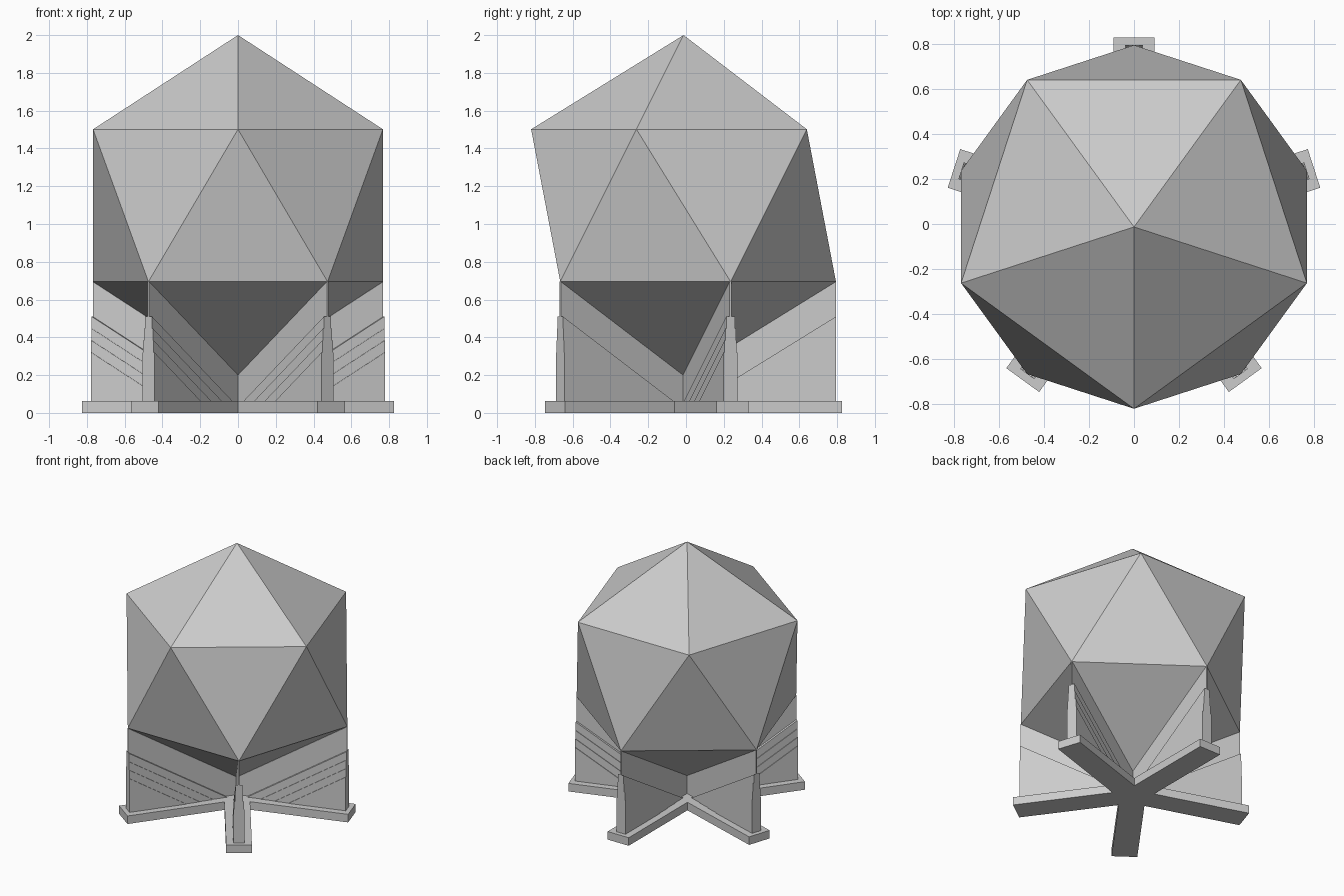
import bpy, bmesh
from math import radians, sin, cos, sqrt
from mathutils import Matrix, Vector

cube = bpy.data.objects.get("Cube")
if cube:
    bpy.data.objects.remove(cube, do_unlink=True)

CENTRE_Y = -0.013
RADIUS = 0.902
MID_Z = 2 - RADIUS
RING_R = RADIUS * 2 / sqrt(5)            # radius of the icosahedron's vertex rings
RING_Z = MID_Z - RADIUS / sqrt(5)        # height of its lower ring
TIP_Z = MID_Z - RADIUS                   # height of its lowest vertex
BASE_H = 0.062

grey = bpy.data.materials.new("plain grey")
grey.use_nodes = True
grey.diffuse_color = (0.6, 0.6, 0.6, 1)
grey.node_tree.nodes["Principled BSDF"].inputs["Base Color"].default_value = (0.6, 0.6, 0.6, 1)


def finish(name, bm):
    """Turn a bmesh into a flat-shaded object on the shared axis."""
    bmesh.ops.recalc_face_normals(bm, faces=bm.faces)
    mesh = bpy.data.meshes.new(name)
    bm.to_mesh(mesh)
    bm.free()
    mesh.materials.append(grey)
    obj = bpy.data.objects.new(name, mesh)
    obj.location.y = CENTRE_Y
    bpy.context.collection.objects.link(obj)
    return obj


def prism(bm, outline, offset):
    """Extrude a flat outline along an offset into a closed solid."""
    face = bm.faces.new([bm.verts.new(p) for p in outline])
    copy = bmesh.ops.extrude_face_region(bm, geom=[face], use_keep_orig=True)
    verts = [g for g in copy["geom"] if isinstance(g, bmesh.types.BMVert)]
    bmesh.ops.translate(bm, verts=verts, vec=offset)


# Icosahedron body, with a lower-ring vertex over every fin
bm = bmesh.new()
bmesh.ops.create_icosphere(
    bm, subdivisions=1, radius=RADIUS,
    matrix=Matrix.Translation((0, 0, MID_Z)) @ Matrix.Rotation(radians(-90), 4, "Z"))
finish("icosahedron_body", bm)

# Five-armed star base
ARM, HALF = 0.84, 0.09
outline = []
for k in range(5):
    a = radians(90 + 72 * k)
    along, side = Vector((cos(a), sin(a), 0)), Vector((-sin(a), cos(a), 0))
    notch = a + radians(36)
    outline += [along * ARM - side * HALF, along * ARM + side * HALF,
                Vector((cos(notch), sin(notch), 0)) * HALF / sin(radians(36))]
bm = bmesh.new()
prism(bm, outline, (0, 0, BASE_H))
finish("star_base", bm)

# Fins: a thin web up to the body, thickened by stepped triangular layers
SLOPE = (RING_Z - TIP_Z) / RING_R
LAYERS = [(0.51, 0.024), (0.447, 0.029), (0.384, 0.034), (0.321, 0.039)]
for k in range(5):
    bm = bmesh.new()
    web = 0.005
    prism(bm, [(0, -web, BASE_H), (RING_R, -web, BASE_H),
               (RING_R, -web, RING_Z), (0, -web, TIP_Z)], (0, 2 * web, 0))
    for top, half in LAYERS:
        inner = RING_R - (top - BASE_H) / SLOPE
        prism(bm, [(inner, -half, BASE_H), (RING_R, -half, BASE_H),
                   (RING_R, -half, top)], (0, 2 * half, 0))
    fin = finish(f"support_fin_{k + 1}", bm)
    fin.rotation_euler.z = radians(90 + 72 * k)
